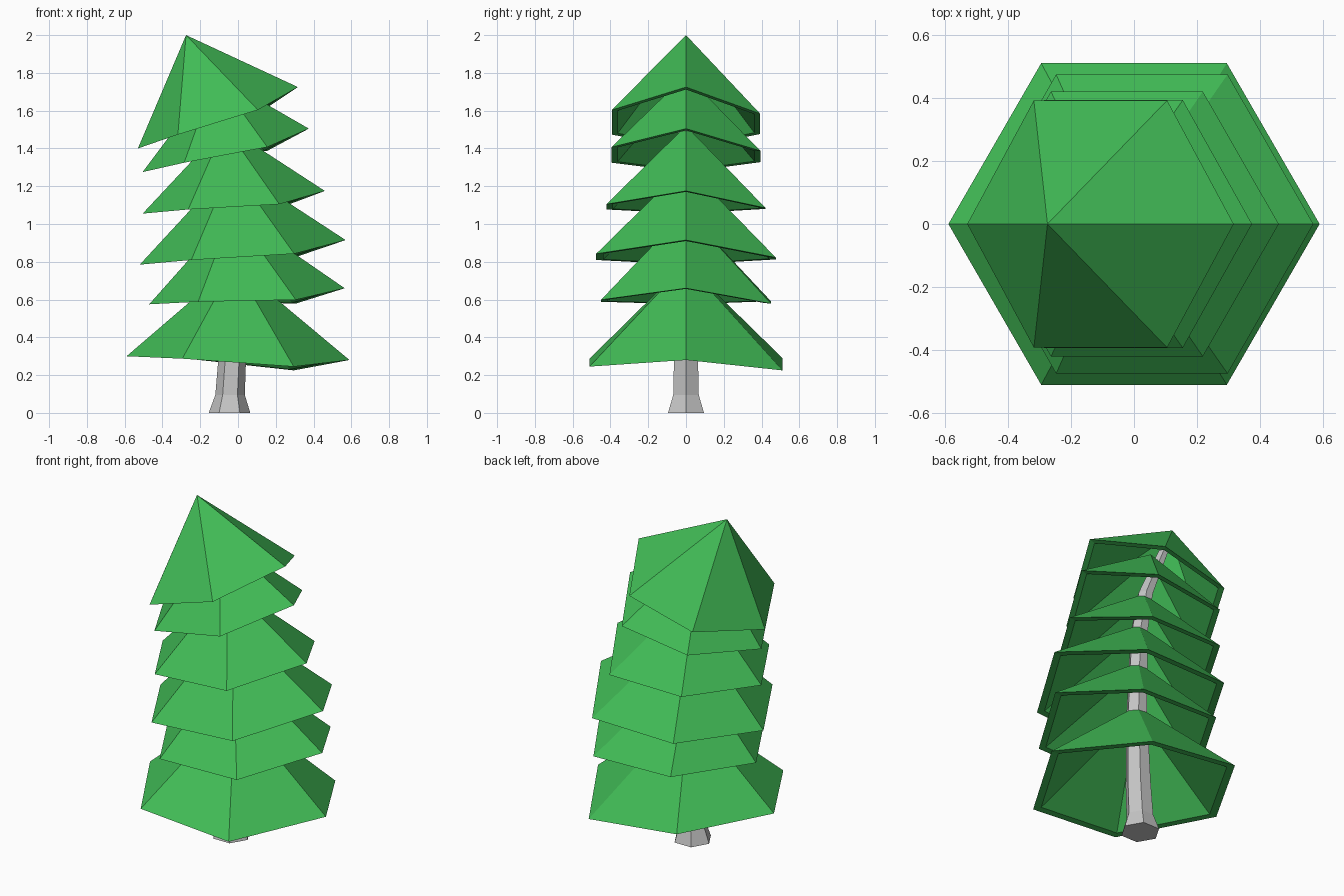
import bpy
import bmesh
from math import cos, sin, radians
from mathutils import Vector

cube = bpy.data.objects.get("Cube")
if cube:
    bpy.data.objects.remove(cube, do_unlink=True)

SIDES = 6


def make_material(name, color):
    mat = bpy.data.materials.new(name)
    mat.use_nodes = True
    mat.diffuse_color = color
    mat.node_tree.nodes["Principled BSDF"].inputs["Base Color"].default_value = color
    return mat


def finish(name, bm, mat):
    bmesh.ops.recalc_face_normals(bm, faces=bm.faces[:])
    mesh = bpy.data.meshes.new(name)
    bm.to_mesh(mesh)
    bm.free()
    mesh.materials.append(mat)
    obj = bpy.data.objects.new(name, mesh)
    bpy.context.collection.objects.link(obj)
    return obj


def bridge(bm, ring_a, ring_b):
    for i in range(SIDES):
        j = (i + 1) % SIDES
        bm.faces.new((ring_a[i], ring_a[j], ring_b[j], ring_b[i]))


def fan(bm, ring, tip):
    for i in range(SIDES):
        bm.faces.new((ring[i], ring[(i + 1) % SIDES], tip))


green = make_material("leaf green", (0.053, 0.5, 0.093, 1))
grey = make_material("trunk grey", (0.56, 0.56, 0.56, 1))

# How far each rim corner droops, counter-clockwise from the left (+x) corner
DROOP = (0, 0.06, 0.005, 0, 0.008, 0.04)
SHELL = 0.92


def branch_tier(name, right, left, tip):
    """Hollow six-sided cone, its rim tilted between two opposite corners."""
    a = Vector((right[0], 0, right[1]))
    b = Vector((left[0], 0, left[1]))
    centre, half = (a + b) / 2, (b - a) / 2
    depth = Vector((0, half.length, 0))
    rim = []
    for i, drop in enumerate(DROOP):
        t = radians(60 * i)
        rim.append(centre + half * cos(t) + depth * sin(t) - Vector((0, 0, drop)))
    apex = Vector((tip[0], 0, tip[1]))

    bm = bmesh.new()
    outer = [bm.verts.new(p) for p in rim]
    inner = [bm.verts.new(centre.lerp(p, SHELL)) for p in rim]
    fan(bm, outer, bm.verts.new(apex))
    fan(bm, inner, bm.verts.new(centre.lerp(apex, SHELL)))
    bridge(bm, outer, inner)
    return finish(name, bm, green)


# Branch tiers, bottom to top: right corner, left corner, tip (x, z)
TIERS = (
    ((-0.59, 0.30), (0.59, 0.28), (-0.02, 0.79)),
    ((-0.47, 0.575), (0.565, 0.66), (-0.03, 1.07)),
    ((-0.52, 0.785), (0.57, 0.915), (-0.035, 1.31)),
    ((-0.505, 1.055), (0.46, 1.175), (-0.07, 1.52)),
    ((-0.505, 1.275), (0.375, 1.505), (-0.12, 1.79)),
    ((-0.53, 1.40), (0.317, 1.725), (-0.275, 2.0)),
)
for n, tier in enumerate(TIERS, 1):
    branch_tier(f"branch_tier_{n}", *tier)

# Bent, tapering trunk with a flared foot: x, z, radius
TRUNK = (
    (-0.045, 0, 0.11),
    (-0.042, 0.095, 0.078),
    (-0.03, 0.3, 0.073),
    (-0.02, 0.75, 0.06),
    (-0.035, 1.25, 0.05),
    (-0.08, 1.52, 0.045),
    (-0.21, 1.84, 0.03),
)
bm = bmesh.new()
rings = []
for x, z, r in TRUNK:
    angles = [radians(60 * i) for i in range(SIDES)]
    rings.append([bm.verts.new((x + r * cos(t), r * sin(t), z)) for t in angles])
for low, high in zip(rings, rings[1:]):
    bridge(bm, low, high)
bm.faces.new(rings[0])
bm.faces.new(rings[-1])
finish("trunk", bm, grey)
